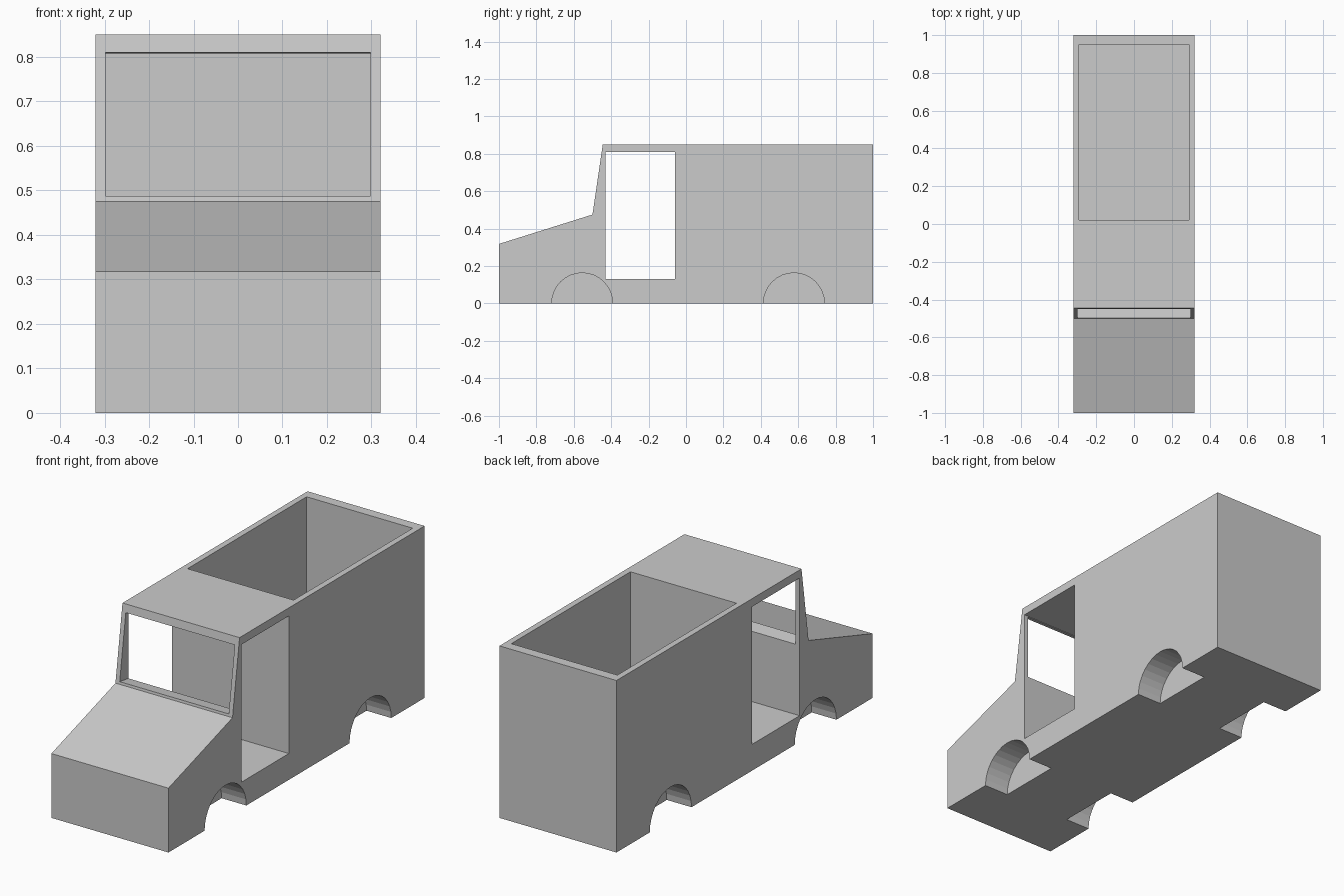
import bpy, bmesh
from math import pi, sin, cos

if "Cube" in bpy.data.objects:
    bpy.data.objects.remove(bpy.data.objects["Cube"])


def prism(name, profile, x0, x1):
    """Extrude a closed (y, z) profile along x."""
    bm = bmesh.new()
    face = bm.faces.new([bm.verts.new((x0, y, z)) for y, z in profile])
    ext = bmesh.ops.extrude_face_region(bm, geom=[face])
    moved = [g for g in ext["geom"] if isinstance(g, bmesh.types.BMVert)]
    bmesh.ops.translate(bm, verts=moved, vec=(x1 - x0, 0, 0))
    bmesh.ops.recalc_face_normals(bm, faces=bm.faces[:])
    mesh = bpy.data.meshes.new(name)
    bm.to_mesh(mesh)
    bm.free()
    obj = bpy.data.objects.new(name, mesh)
    bpy.context.collection.objects.link(obj)
    return obj


def box(y0, y1, z0, z1):
    return [(y0, z0), (y1, z0), (y1, z1), (y0, z1)]


def circle(yc, r, n=32):
    return [(yc + r * cos(2 * pi * i / n), r * sin(2 * pi * i / n)) for i in range(n)]


def cut(target, cutter):
    cutter.hide_render = True
    mod = target.modifiers.new("cut", 'BOOLEAN')
    mod.operation = 'DIFFERENCE'
    mod.solver = 'EXACT'
    mod.object = cutter
    bpy.context.view_layer.objects.active = target
    bpy.ops.object.modifier_apply(modifier=mod.name)
    bpy.data.objects.remove(cutter)


W = 0.32

# Solid van body from its side profile
body = prism("van_body", [(-1, 0), (1, 0), (1, 0.85), (-0.445, 0.85),
                          (-0.5, 0.475), (-1, 0.318)], -W, W)

# Cab and door openings straight through both sides
cut(body, prism("door_cutter", box(-0.43, -0.06, 0.13, 0.81), -0.5, 0.5))

# Windscreen opening, square to the sloping glass
cut(body, prism("windscreen_cutter", [(-0.6, 0.502), (-0.4, 0.473),
                                      (-0.4, 0.803), (-0.6, 0.832)], -0.298, 0.298))

# Open-topped cargo bay
cut(body, prism("cargo_cutter", box(0.02, 0.95, 0.2, 1.0), -0.29, 0.29))

# Wheel arches
for yc in (-0.555, 0.577):
    for side in (-1, 1):
        cut(body, prism("arch_cutter", circle(yc, 0.163), side * 0.185, side * 0.4))
